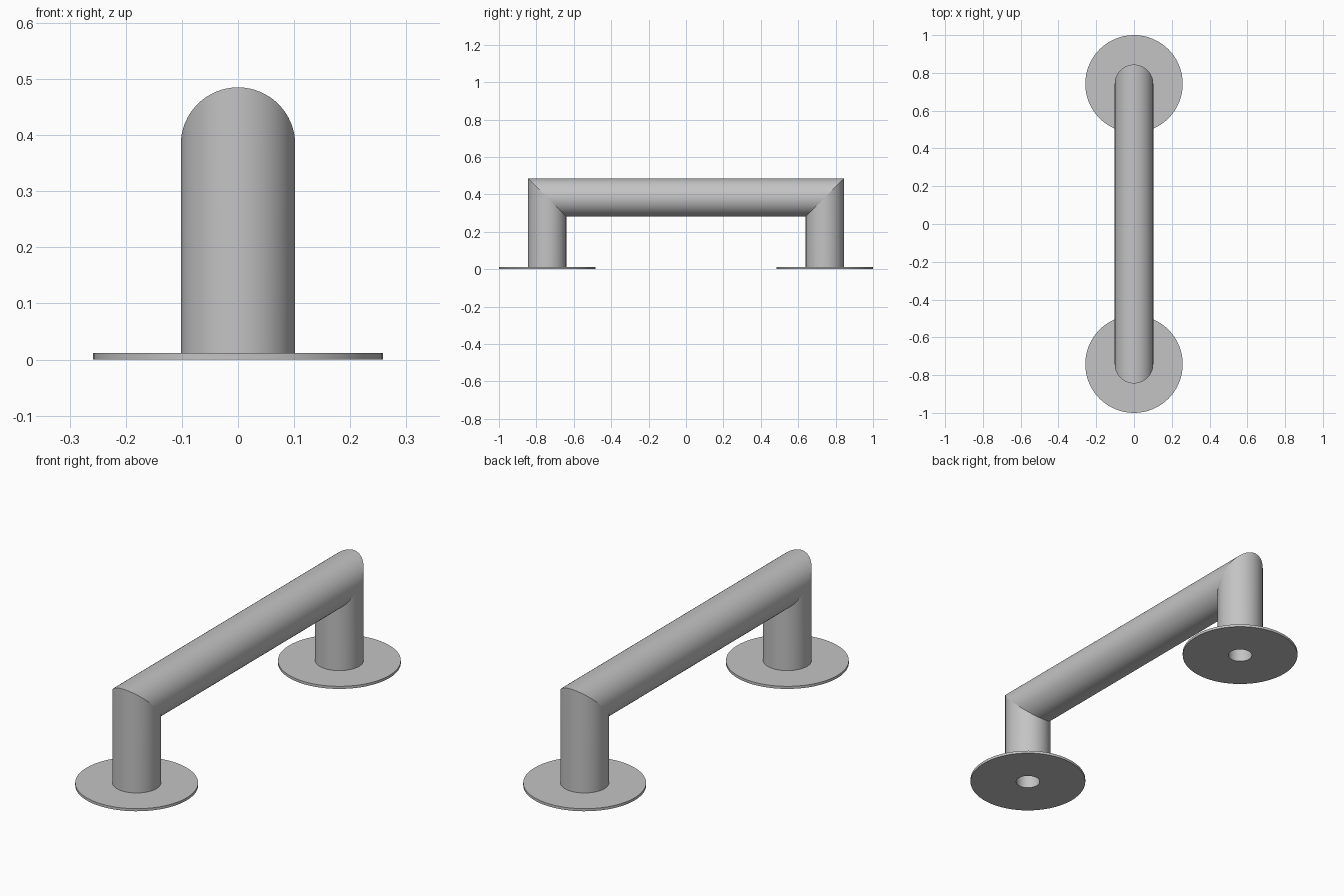
import bpy, bmesh, math

cube = bpy.data.objects.get("Cube")
if cube:
    bpy.data.objects.remove(cube, do_unlink=True)

SIDES = 64
LEG_Y, BAR_Z, TUBE_R = 0.742, 0.383, 0.102
PLATE_R, PLATE_T = 0.258, 0.012
HOLE_R, HOLE_TOP = 0.053, 0.2

steel = bpy.data.materials.new("brushed steel grey")
steel.use_nodes = True
colour = (0.55, 0.55, 0.55, 1)
steel.diffuse_color = colour
steel.node_tree.nodes["Principled BSDF"].inputs["Base Color"].default_value = colour


def ring(side, radius, z, mitred=False):
    """Circle around a leg axis; a mitred ring slopes up away from the centre."""
    points = []
    for i in range(SIDES):
        a = math.tau * i / SIDES
        out = radius * math.sin(a)
        points.append((radius * math.cos(a), side * (LEG_Y + out),
                       z + out if mitred else z))
    return points


def loft(name, rings, closed=False):
    """Skin a list of rings, smooth along the length and creased at each ring."""
    bm = bmesh.new()
    loops = [[bm.verts.new(p) for p in r] for r in rings]
    pairs = list(zip(loops, loops[1:]))
    if closed:
        pairs.append((loops[-1], loops[0]))
    for a, b in pairs:
        for i in range(SIDES):
            j = (i + 1) % SIDES
            bm.faces.new((a[i], a[j], b[j], b[i]))
    if not closed:
        bm.faces.new(loops[0])
        bm.faces.new(loops[-1])
    for face in bm.faces:
        face.smooth = True
    for loop in loops:
        for i in range(SIDES):
            bm.edges.get((loop[i], loop[(i + 1) % SIDES])).smooth = False
    bmesh.ops.recalc_face_normals(bm, faces=bm.faces)
    mesh = bpy.data.meshes.new(name)
    bm.to_mesh(mesh)
    bm.free()
    mesh.materials.append(steel)
    obj = bpy.data.objects.new(name, mesh)
    bpy.context.collection.objects.link(obj)
    return obj


# Mitred tube with a blind screw hole in the foot of each leg
def leg_rings(side):
    return [ring(side, HOLE_R, HOLE_TOP), ring(side, HOLE_R, PLATE_T),
            ring(side, TUBE_R, PLATE_T), ring(side, TUBE_R, BAR_Z, True)]


loft("handle_tube", leg_rings(-1) + leg_rings(1)[::-1])

# Thin round mounting plates
for name, side in (("front_plate", -1), ("back_plate", 1)):
    loft(name, [ring(side, HOLE_R, 0), ring(side, PLATE_R, 0),
                ring(side, PLATE_R, PLATE_T), ring(side, HOLE_R, PLATE_T)], closed=True)
